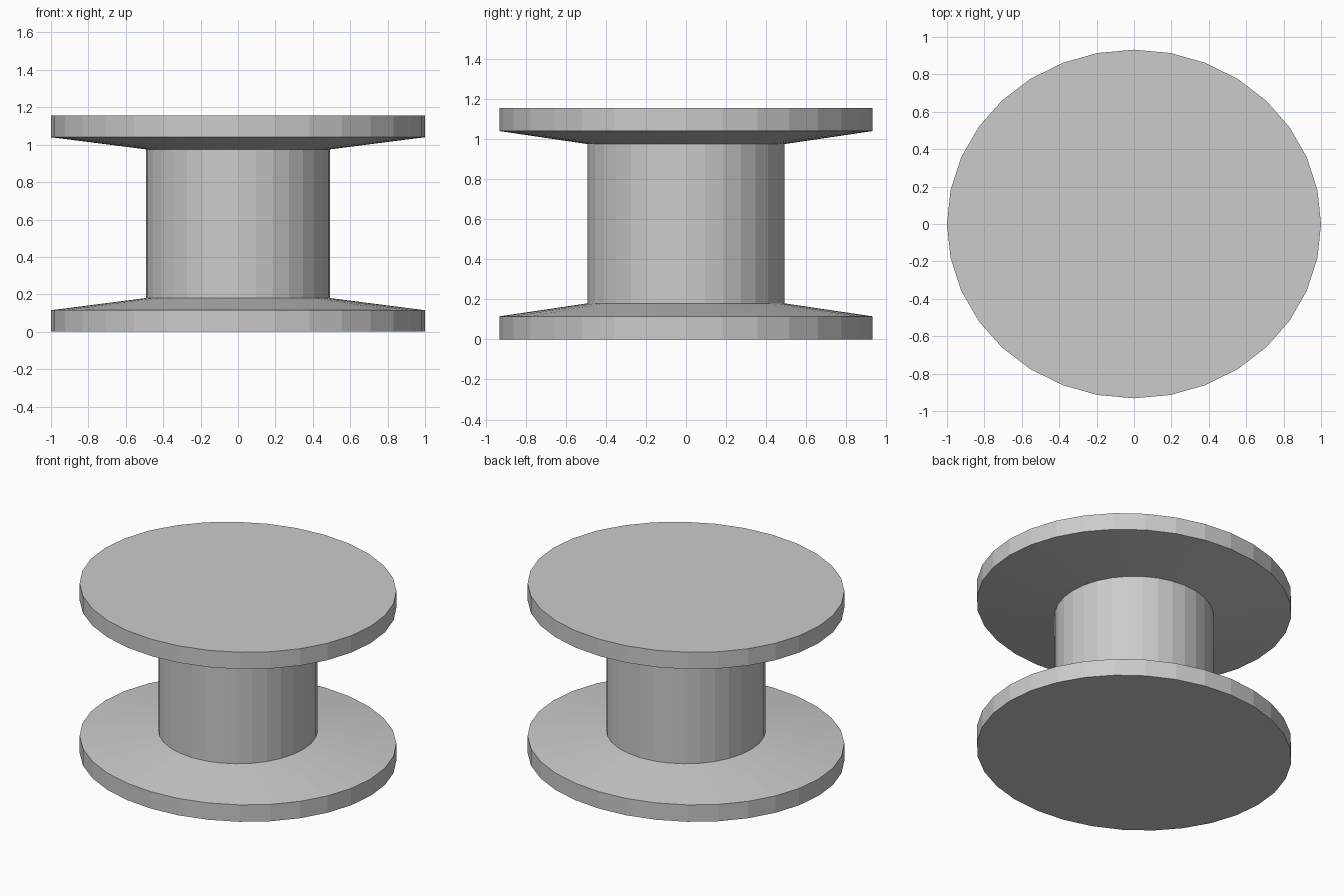
import bpy, bmesh, math

if "Cube" in bpy.data.objects:
    bpy.data.objects.remove(bpy.data.objects["Cube"])

SIDES = 32
HEIGHT = 1.155

# Half profile of the spool: (x radius, y radius, z), mirrored for the upper half
lower = [(1.0, 0.932, 0.0), (1.0, 0.932, 0.115), (0.492, 0.492, 0.18)]
upper = [(rx, ry, HEIGHT - z) for rx, ry, z in reversed(lower)]

bm = bmesh.new()

# Stack of elliptical rings: flange, sloped face, core, sloped face, flange
rings = []
for rx, ry, z in lower + upper:
    rings.append([bm.verts.new((rx * math.cos(2 * math.pi * i / SIDES),
                                ry * math.sin(2 * math.pi * i / SIDES), z))
                  for i in range(SIDES)])

for a, b in zip(rings, rings[1:]):
    for i in range(SIDES):
        j = (i + 1) % SIDES
        bm.faces.new((a[i], a[j], b[j], b[i]))

# Flat end caps
bm.faces.new(rings[0][::-1])
bm.faces.new(rings[-1])

mesh = bpy.data.meshes.new("spool")
bm.to_mesh(mesh)
bm.free()
spool = bpy.data.objects.new("spool", mesh)
bpy.context.collection.objects.link(spool)
